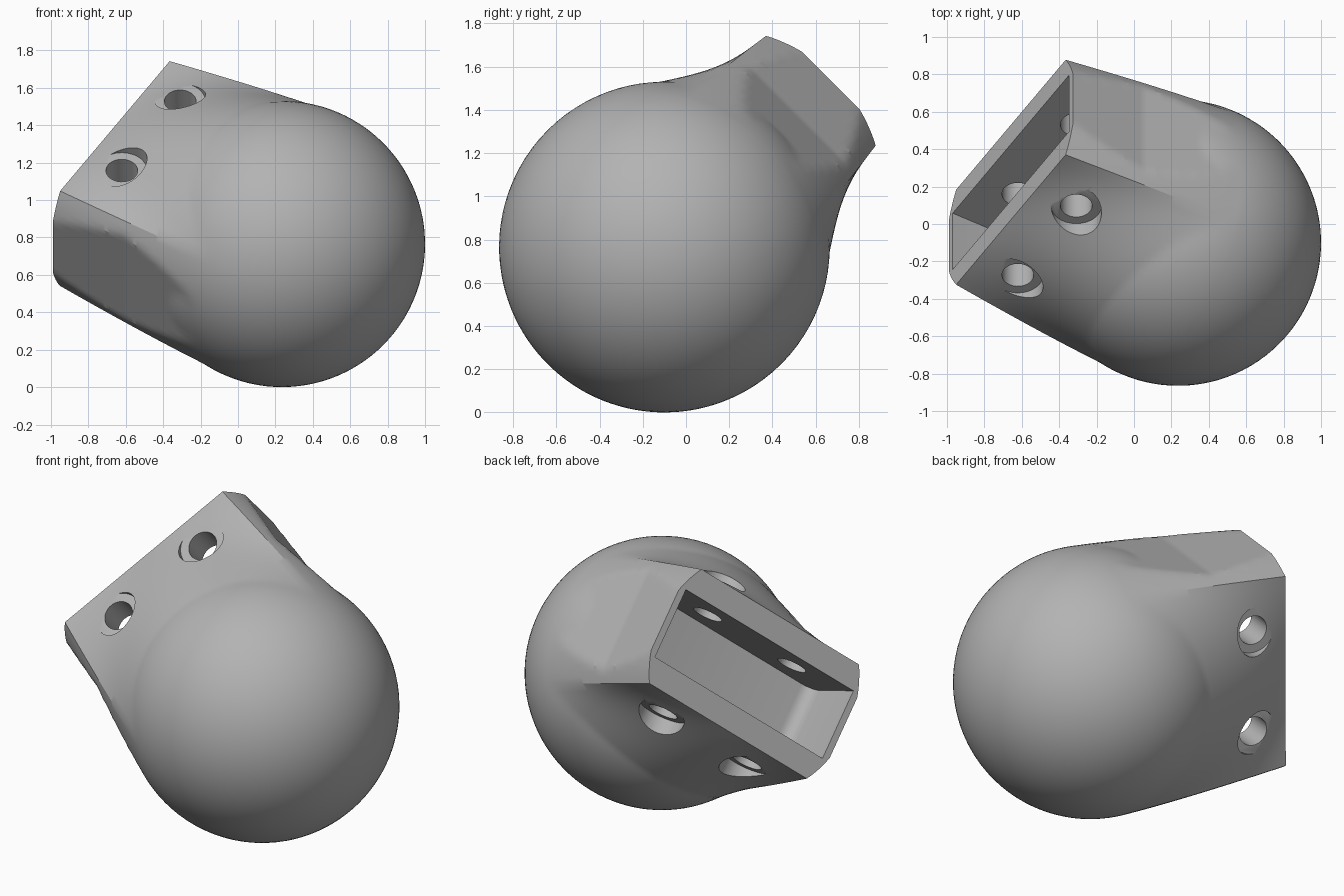
import bpy, bmesh
from math import sin, cos, asin, acos, atan2, pi, sqrt
from mathutils import Matrix, Vector

if "Cube" in bpy.data.objects:
    bpy.data.objects.remove(bpy.data.objects["Cube"])

R = 0.765             # ball radius
LENGTH = 1.04         # ball centre to socket end
HALF_W, HALF_T, CORNER_R = 0.648, 0.359, 0.675
POCKET_W, POCKET_T, POCKET_DEPTH = 1.216, 0.425, 0.46
HOLE_X, HOLE_Z = 0.305, 0.815

# Local frame: x along the wide side, y through the thickness, z out of the socket
wide = Vector((0.512, 0.607, 0.607)).normalized()
thick = Vector((0, 1, -1)).normalized()
frame = Matrix((wide, thick, wide.cross(thick))).transposed().to_4x4()
frame = Matrix.Translation((0.235, -0.1, 0.765)) @ frame

grey = bpy.data.materials.new("plain grey")
grey.use_nodes = True
grey.diffuse_color = (0.45, 0.45, 0.45, 1)
grey.node_tree.nodes["Principled BSDF"].inputs["Base Color"].default_value = grey.diffuse_color


def make_object(name, bm):
    bmesh.ops.recalc_face_normals(bm, faces=bm.faces)
    mesh = bpy.data.meshes.new(name)
    bm.to_mesh(mesh)
    bm.free()
    mesh.materials.append(grey)
    obj = bpy.data.objects.new(name, mesh)
    obj.matrix_world = frame
    bpy.context.collection.objects.link(obj)
    return obj


def ring_angles():
    """Angles that land exactly on the corners of the socket outline."""
    side, corner = acos(HALF_W / CORNER_R), asin(HALF_T / CORNER_R)
    quarter = []
    for a, b, n in ((0, side, 5), (side, corner, 6), (corner, pi / 2, 16)):
        quarter += [a + (b - a) * i / n for i in range(n)]
    half = quarter + [pi / 2] + [pi - a for a in quarter[:0:-1]]
    return half + [a + pi for a in half]


def loft_point(a, s):
    """Blend from the ball's equator to the rounded rectangular end."""
    reach = min(CORNER_R, HALF_W / max(abs(cos(a)), 1e-6), HALF_T / max(abs(sin(a)), 1e-6))
    w = s ** 1.3
    r = R * (1 - w) + reach * w
    limit = R + (HALF_W - R) * min(1, s / 0.58)
    x, y, z = max(-limit, min(limit, r * cos(a))), r * sin(a), s * LENGTH
    # Stay outside the ball
    if z < R:
        grow = max(1, sqrt(R * R - z * z) / sqrt(x * x + y * y))
        x, y = x * grow, y * grow
    return x, y, z


# Body: half ball plus lofted socket, as one closed skin
bm = bmesh.new()
angles = ring_angles()
rings = []
for i in range(1, 28):
    lat = pi / 2 * i / 28
    rings.append([bm.verts.new((R * sin(lat) * cos(a), R * sin(lat) * sin(a), -R * cos(lat)))
                  for a in angles])
for i in range(51):
    rings.append([bm.verts.new(loft_point(a, i / 50)) for a in angles])
pole = bm.verts.new((0, 0, -R))
count = len(angles)
for j in range(count):
    k = (j + 1) % count
    bm.faces.new((pole, rings[0][k], rings[0][j]))
    for low, high in zip(rings, rings[1:]):
        bm.faces.new((low[j], low[k], high[k], high[j]))
bm.faces.new(rings[-1])
body = make_object("ball_socket_body", bm)

# Pocket cutter with rounded floor ends
cutters = []
bm = bmesh.new()
bmesh.ops.create_cube(bm, size=1)
bmesh.ops.scale(bm, vec=(POCKET_W, POCKET_T, 2 * POCKET_DEPTH), verts=bm.verts)
bmesh.ops.translate(bm, vec=(0, 0, LENGTH), verts=bm.verts)
floor_ends = [e for e in bm.edges
              if all(v.co.z < LENGTH for v in e.verts) and e.verts[0].co.x * e.verts[1].co.x > 0
              and abs(e.verts[0].co.y - e.verts[1].co.y) > 0.1]
bmesh.ops.bevel(bm, geom=floor_ends, offset=0.08, segments=6, profile=0.5, affect="EDGES")
cutters.append(make_object("pocket_cutter", bm))


def bolt_cutter(name, x, y, radius, depth):
    bm = bmesh.new()
    bmesh.ops.create_cone(bm, cap_ends=True, segments=40, radius1=radius, radius2=radius,
                          depth=depth, matrix=Matrix.Translation((x, y, HOLE_Z)) @
                          Matrix.Rotation(pi / 2, 4, "X"))
    cutters.append(make_object(name, bm))


# Bolt holes and their recesses on both broad faces
for x in (-HOLE_X, HOLE_X):
    bolt_cutter("bolt_hole_cutter", x, 0, 0.085, 2)
    for side in (-1, 1):
        bolt_cutter("recess_cutter", x, side * 0.7, 0.135, 0.6)

bpy.ops.object.select_all(action="DESELECT")
bpy.context.view_layer.objects.active = body
body.select_set(True)
for cutter in cutters:
    cutter.hide_render = True
    mod = body.modifiers.new("cut", "BOOLEAN")
    mod.operation, mod.solver, mod.object = "DIFFERENCE", "EXACT", cutter
    bpy.ops.object.modifier_apply(modifier=mod.name)
for cutter in cutters:
    bpy.data.objects.remove(cutter)

bpy.ops.object.shade_smooth_by_angle(angle=0.4)
